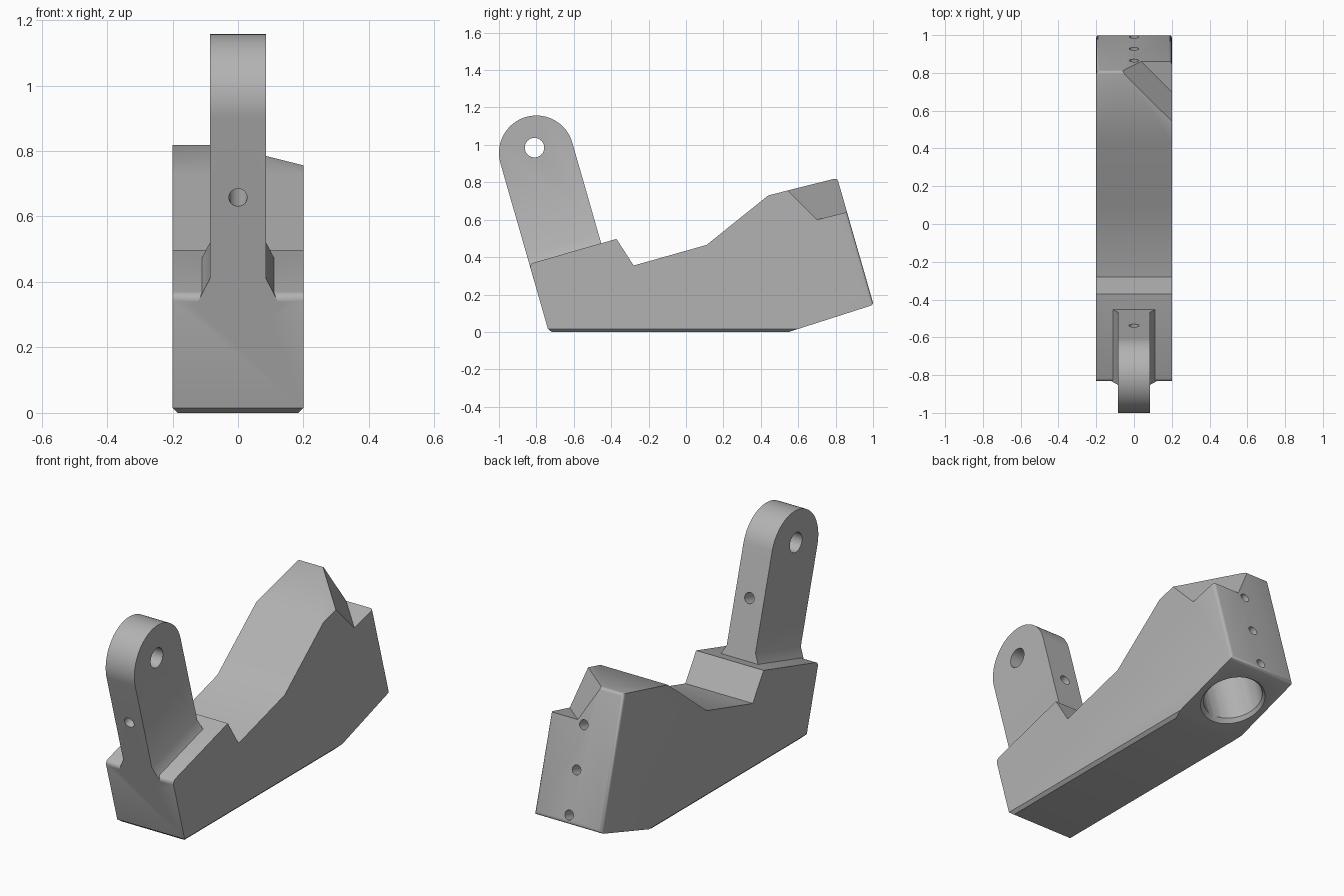
import bpy, bmesh, math
from mathutils import Vector

old = bpy.data.objects.get("Cube")
if old:
    bpy.data.objects.remove(old, do_unlink=True)

# Single material
grey = bpy.data.materials.new("neutral grey")
grey.use_nodes = True
colour = (0.45, 0.45, 0.45, 1)
grey.diffuse_color = colour
grey.node_tree.nodes["Principled BSDF"].inputs["Base Color"].default_value = colour

# The whole part leans back by 16 degrees: across and along directions
TILT = math.radians(16)
S = Vector((0, math.cos(TILT), math.sin(TILT)))
A = Vector((0, -math.sin(TILT), math.cos(TILT)))
X = Vector((1, 0, 0))
EYE = Vector((0, -0.8, 0.957))
R = 0.2


def make(name, bm):
    bmesh.ops.recalc_face_normals(bm, faces=bm.faces)
    mesh = bpy.data.meshes.new(name)
    bm.to_mesh(mesh)
    bm.free()
    mesh.materials.append(grey)
    obj = bpy.data.objects.new(name, mesh)
    bpy.context.collection.objects.link(obj)
    return obj


def prism(points, half):
    bm = bmesh.new()
    face = bm.faces.new([bm.verts.new(p - X * half) for p in points])
    out = bmesh.ops.extrude_face_region(bm, geom=[face])["geom"]
    verts = [g for g in out if isinstance(g, bmesh.types.BMVert)]
    bmesh.ops.translate(bm, verts=verts, vec=X * 2 * half)
    return bm


def hull(name, points):
    bm = bmesh.new()
    for p in points:
        bm.verts.new(p)
    bmesh.ops.convex_hull(bm, input=bm.verts)
    bmesh.ops.dissolve_limit(bm, angle_limit=0.01, verts=bm.verts, edges=bm.edges)
    return make(name, bm)


def rod(name, start, end, r1, r2=None):
    bm = bmesh.new()
    axis = end - start
    bmesh.ops.create_cone(bm, cap_ends=True, segments=48, radius1=r1,
                          radius2=r2 or r1, depth=axis.length)
    matrix = axis.to_track_quat("Z", "Y").to_matrix().to_4x4()
    matrix.translation = (start + end) / 2
    bmesh.ops.transform(bm, matrix=matrix, verts=bm.verts)
    return make(name, bm)


def combine(target, tool, operation):
    tool.hide_render = True
    mod = target.modifiers.new(operation, "BOOLEAN")
    mod.object, mod.operation, mod.solver = tool, operation, "EXACT"
    bpy.context.view_layer.objects.active = target
    bpy.ops.object.modifier_apply(modifier=mod.name)
    bpy.data.objects.remove(tool, do_unlink=True)


# Block with a stepped top and a leaning front and back
shoulder = EYE - S * R - A * 0.56
toe = EYE - S * R
toe = toe - A * (toe.z / A.z)
heel = Vector((0, 1.003, 0.145))
outline = [toe, Vector((0, 0.55, 0)), heel, heel + A * 0.705,
           Vector((0, 0.44, 0.73)), Vector((0, 0.11, 0.465)),
           Vector((0, -0.28, 0.355)), shoulder + S * 0.485, shoulder]
bm = prism(outline, 0.2)


def bevel(test, offset, segments):
    edges = [e for e in bm.edges if all(test(v.co) for v in e.verts)]
    bmesh.ops.bevel(bm, geom=edges, offset=offset, segments=segments,
                    profile=0.5, affect="EDGES")


bevel(lambda c: c.y > 0.78, 0.016, 3)
bevel(lambda c: abs(c.y - shoulder.y) < 0.001, 0.022, 3)
# Chamfer the rim of the underside, leaving the flat break line sharp
rim = [e for e in bm.edges if all(v.co.z < 0.001 for v in e.verts)
       and not all(v.co.y > 0.5 for v in e.verts)]
bmesh.ops.bevel(bm, geom=rim, offset=0.016, segments=1, affect="EDGES")
body = make("bracket_body", bm)

# Round-ended upright arm and its flared foot
arc = [math.pi * i / 40 for i in range(41)]
arm_points = [EYE + (S * math.cos(t) + A * math.sin(t)) * R for t in arc]
arm_points += [EYE - S * R - A * 0.64, EYE + S * R - A * 0.64]
arm = make("upright_arm", prism(arm_points, 0.085))
foot = hull("arm_foot", [EYE + S * s - A * d + X * x * side
                         for s in (-R, R) for side in (-1, 1)
                         for d, x in ((0.51, 0.085), (0.60, 0.13))])
combine(body, arm, "UNION")
combine(body, foot, "UNION")

# Diagonal corner notch at the back of the top
corner = Vector((0.2, 0.7, 0.6))
run, wall, floor = (Vector(v) for v in
                    ((-0.16, 0.16, 0.04), (0, -0.16, 0.16), (0.6, 0.6, 0.3)))
floor.z = 0.15
notch = hull("notch_cutter", [corner + run * t + wall * w + floor * f
                              for t in (-2, 4) for w in (0, 2) for f in (0, 1)])
combine(body, notch, "DIFFERENCE")

# Cross hole and screw hole in the arm
pin = Vector((0, -0.81, 0.985))
combine(body, rod("pin_cutter", pin - X, pin + X, 0.052), "DIFFERENCE")
screw = Vector((0, -0.915, 0.66))
combine(body, rod("screw_cutter", screw - S * 0.1, screw + S * 0.5, 0.028), "DIFFERENCE")

# Chamfered socket in the sloping underside
mouth = (Vector((0, 0.55, 0)) + heel) / 2
combine(body, rod("socket_cutter", mouth - A * 0.1, mouth + A * 0.5, 0.15), "DIFFERENCE")
combine(body, rod("socket_rim_cutter", mouth - A * 0.015, mouth + A * 0.015,
                  0.18, 0.15), "DIFFERENCE")

# Three set-screw holes through the back wall into the socket
for i in range(3):
    p = heel + A * (0.045 + 0.227 * i)
    combine(body, rod("set_screw_cutter", p + S * 0.1, p - S * 0.2, 0.025), "DIFFERENCE")

# Smooth the round surfaces, keep the corners sharp
bpy.ops.object.select_all(action="DESELECT")
body.select_set(True)
bpy.context.view_layer.objects.active = body
bpy.ops.object.shade_smooth_by_angle(angle=math.radians(32))
